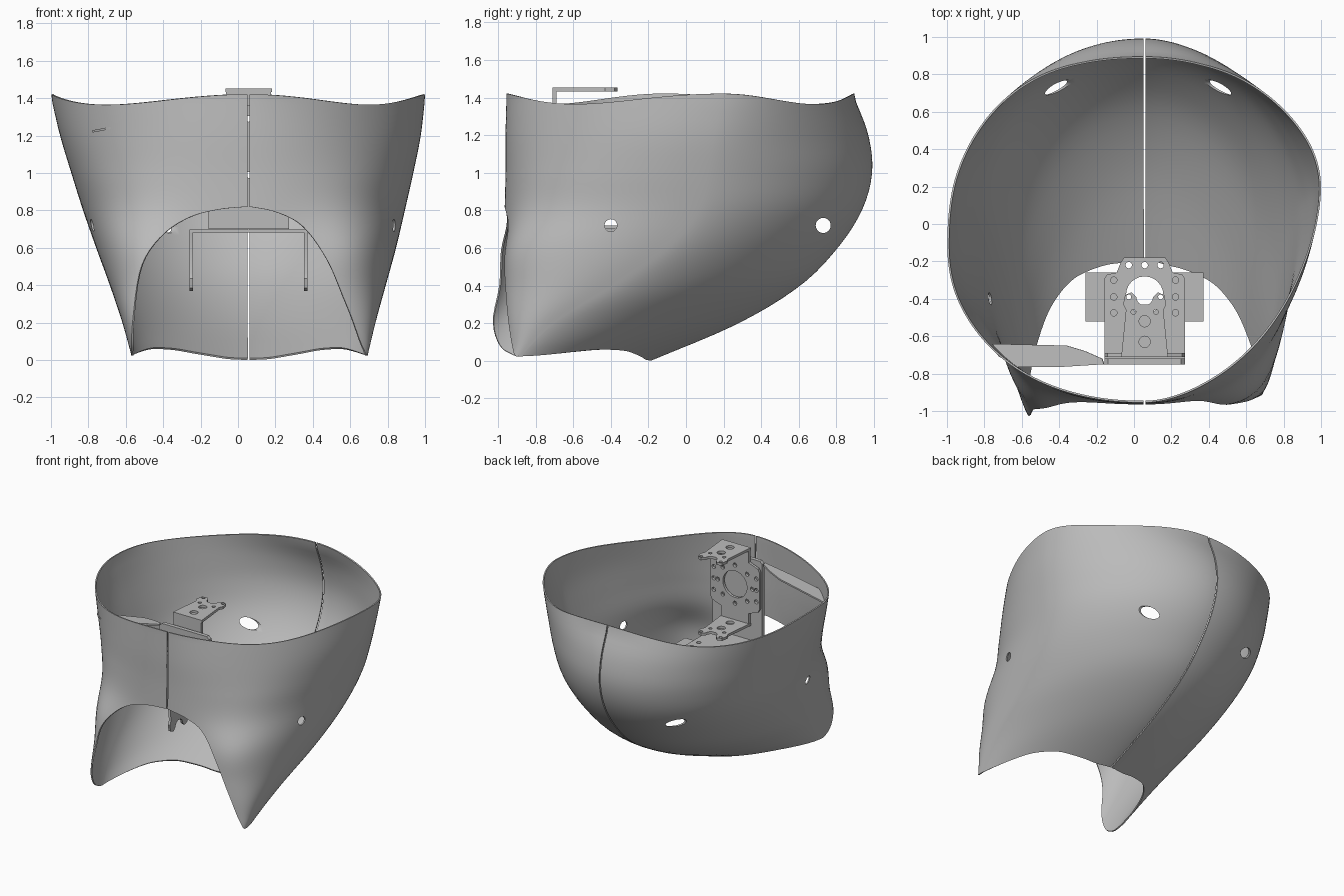
import bpy, bmesh, math

cube = bpy.data.objects.get("Cube")
if cube:
    bpy.data.objects.remove(cube)

grey = bpy.data.materials.new("plain grey")
grey.use_nodes = True
grey.diffuse_color = (0.5, 0.5, 0.5, 1)
grey.node_tree.nodes["Principled BSDF"].inputs["Base Color"].default_value = (0.5, 0.5, 0.5, 1)

SEAM = 0.057
GAP = 0.005


def spline(table, t):
    """Smooth curve through evenly spaced values."""
    t = max(0, min(t, len(table) - 1))
    i = min(int(t), len(table) - 2)
    f = t - i
    b, c = table[i], table[i + 1]
    a = table[i - 1] if i else 2 * b - c
    d = table[i + 2] if i + 2 < len(table) else 2 * c - b
    return b + f / 2 * (c - a + f * (2*a - 5*b + 4*c - d + f * (3*(b - c) + d - a)))


def activate(ob):
    bpy.ops.object.select_all(action='DESELECT')
    ob.select_set(True)
    bpy.context.view_layer.objects.active = ob


def finish(ob):
    ob.data.materials.clear()
    ob.data.materials.append(grey)
    activate(ob)
    bpy.ops.object.shade_smooth_by_angle(angle=math.radians(35))


# Shell profiles, one value per 0.2 of height
back = [-.2, .27, .6, .8, .93, .985, .965, .89]
front = [-.95, -.965, -.97, -.965, -.96, -.955, -.955, -.95]
widest = [-.9, -.7, -.38, -.12, .02, .04, .04, .04]
front_power = [4, 3.8, 3.3, 2.8, 2.4, 2.25, 2.1, 1.95]
back_power = [1.5, 1.75, 1.9, 1.9, 1.9, 1.9, 1.95, 2.15]
# Lower edge, one value per 10 degrees from front to back
rear_edge = [.035, .05, .062, .062, .055, .04, .025, .01, .005]
# Per half: side, width, lower front edge, forward bulge of the front corner
halves = {
    "shell_right": (-1, [.615, .67, .737, .81, .88, .943, 1.003, 1.05],
                    [.82, .805, .765, .675, .515, .24, .085, .035, .025, .025],
                    [.18, .15, .12, .12, .06, .02, 0, 0]),
    "shell_left": (1, [.625, .673, .728, .783, .83, .875, .915, .938],
                   [.82, .79, .715, .54, .3, .12, .045, .025, .025, .025],
                   [0, .02, .05, .09, .05, .02, 0, 0]),
}


def shell_point(side, width, bulge, phi, z):
    t = z / 0.2
    s, c = math.sin(phi), math.cos(phi)
    ahead = c > 0
    n = spline(front_power if ahead else back_power, t) - side * (0.08 + 0.1 * min(z / 1.4, 1))
    r = (abs(s) ** n + abs(c) ** n) ** (-1 / n)
    mid = spline(widest, t) + side * 0.15 * (z / 1.4) ** 2
    end = spline(front if ahead else back, t)
    x = SEAM + side * (GAP + (spline(width, t) - GAP) * s * r)
    y = mid + (end - mid) * abs(c) * r
    if ahead:
        y -= spline(bulge, t) * math.sin(2 * phi) ** 4
    return x, y, z


def build_shell(name, side, width, edge, bulge, rows=30, cols=90):
    bm = bmesh.new()
    grid = []
    for j in range(cols + 1):
        phi = math.pi * j / cols
        low = spline(edge + rear_edge, 18 * j / cols)
        high = 1.393 + 0.028 * math.cos(4 * phi)
        grid.append([bm.verts.new(shell_point(side, width, bulge, phi, low + (high - low) * i / rows))
                     for i in range(rows + 1)])
    for p, q in zip(grid, grid[1:]):
        for i in range(rows):
            f = (p[i], q[i], q[i + 1], p[i + 1])
            bm.faces.new(f if side > 0 else f[::-1])
    me = bpy.data.meshes.new(name)
    bm.to_mesh(me)
    bm.free()
    ob = bpy.data.objects.new(name, me)
    bpy.context.collection.objects.link(ob)
    solid = ob.modifiers.new("thickness", 'SOLIDIFY')
    solid.thickness = 0.01
    solid.offset = 0
    return ob


# Two shell halves with screw holes drilled across
cutters = []
for y, r in ((-.4, .033), (.73, .04)):
    bpy.ops.mesh.primitive_cylinder_add(vertices=32, radius=r, depth=3, location=(0, y, .72),
                                        rotation=(0, math.pi / 2, 0))
    cutters.append(bpy.context.object)
    cutters[-1].name = "hole_cutter"
    cutters[-1].hide_render = True
for name, args in halves.items():
    shell = build_shell(name, *args)
    for cutter in cutters:
        cut = shell.modifiers.new("hole", 'BOOLEAN')
        cut.operation = 'DIFFERENCE'
        cut.solver = 'EXACT'
        cut.object = cutter
    activate(shell)
    for m in list(shell.modifiers):
        bpy.ops.object.modifier_apply(modifier=m.name)
    finish(shell)
for cutter in cutters:
    bpy.data.objects.remove(cutter)


# Sheet metal helpers: filled outline with round holes
def mirrored(half):
    return [(SEAM + x, y) for x, y in half] + [(SEAM - x, y) for x, y in reversed(half)]


def plate(name, outline, holes, loc, rot=(0, 0, 0), thick=0.02):
    cu = bpy.data.curves.new(name, 'CURVE')
    cu.dimensions = '2D'
    cu.fill_mode = 'BOTH'
    cu.extrude = thick / 2
    loops = [outline]
    for x, y, r in holes:
        loops.append([(x + r * math.cos(a * math.pi / 12), y + r * math.sin(a * math.pi / 12))
                      for a in range(24)])
    for pts in loops:
        sp = cu.splines.new('POLY')
        sp.points.add(len(pts) - 1)
        for p, (x, y) in zip(sp.points, pts):
            p.co = (x, y, 0, 1)
        sp.use_cyclic_u = True
    ob = bpy.data.objects.new(name, cu)
    bpy.context.collection.objects.link(ob)
    ob.location = loc
    ob.rotation_euler = rot
    activate(ob)
    bpy.ops.object.convert(target='MESH')
    finish(bpy.context.object)


def pairs(items):
    return [(SEAM + s * x, y, r) for x, y, r in items for s in (-1, 1)]


UPRIGHT = (math.pi / 2, 0, 0)
SIDEWAYS = (math.pi / 2, 0, math.pi / 2)

# Motor bracket: holed upright plate with two notched flanges
HUB = 1.14
ring = [(SEAM + .15 * math.cos(a * math.pi / 4), HUB + .15 * math.sin(a * math.pi / 4), .016)
        for a in range(8)]
upright = mirrored([(.12, .84), (.12, .94), (.2, .97), (.215, 1.0), (.215, 1.28), (.2, 1.31),
                    (.12, 1.34), (.12, 1.45)])
plate("motor_bracket_plate", upright, [(SEAM, HUB, .105)] + ring
      + pairs([(.185, HUB - .09, .016), (.185, HUB, .016), (.185, HUB + .09, .016)]),
      (0, -.7, 0), UPRIGHT)
notch = [(.045 * math.sin(a * math.pi / 8), -.39 - .045 * math.cos(a * math.pi / 8))
         for a in range(4, 0, -1)]
flange = mirrored([(.125, -.71), (.1, -.46), (.115, -.43), (.105, -.38), (.07, -.365)] + notch)
flange_holes = [(SEAM, -.52, .03), (SEAM, -.63, .03)] + pairs([(.085, -.39, .013), (.06, -.47, .013)])
for name, z in (("upper_flange", 1.443), ("lower_flange", .85)):
    plate(name, flange, flange_holes, (0, 0, z))

# Mounting bracket behind it: wide upright plate and a floor flange
plate("mount_plate", mirrored([(.215, .7), (.215, 1.34), (.195, 1.36)]),
      ring, (0, -.735, 0), UPRIGHT, 0.03)
plate("mount_floor", mirrored([(.215, -.74), (.215, -.29), (.2, -.27), (.15, -.26), (.13, -.21),
                               (.11, -.18)]),
      [(SEAM, -.38, .1), (SEAM, -.22, .017)]
      + pairs([(.165, -.3, .017), (.165, -.39, .017), (.165, -.475, .017), (.085, -.22, .017)]),
      (0, 0, .71))

# Channel bracket hanging below the floor flange, its legs ending in the same notch
plate("channel_top", mirrored([(.315, -.52), (.315, -.26)]), [(SEAM, -.38, .1)],
      (0, 0, .69), thick=0.018)
leg = [(x - SEAM - .39, min(.69, .005 - y)) for x, y in flange]
for name, s in (("channel_leg_right", -1), ("channel_leg_left", 1)):
    plate(name, leg, [(-.39, .53, .03), (-.39, .63, .03)], (SEAM + s * .306, 0, 0), SIDEWAYS, 0.018)

# Sloping shelf that ties the bracket to the shell wall
tilt = math.atan(0.19)
shelf = [(-.16, -.75), (-.17, -.72), (-.26, -.68), (-.36, -.65), (-.78, -.64), (-.72, -.71),
         (-.62, -.765), (-.4, -.765)]
plate("side_shelf", [((x + .16) / math.cos(tilt), y) for x, y in shelf], [],
      (-.16, 0, 1.34), (0, -tilt, 0), 0.012)
